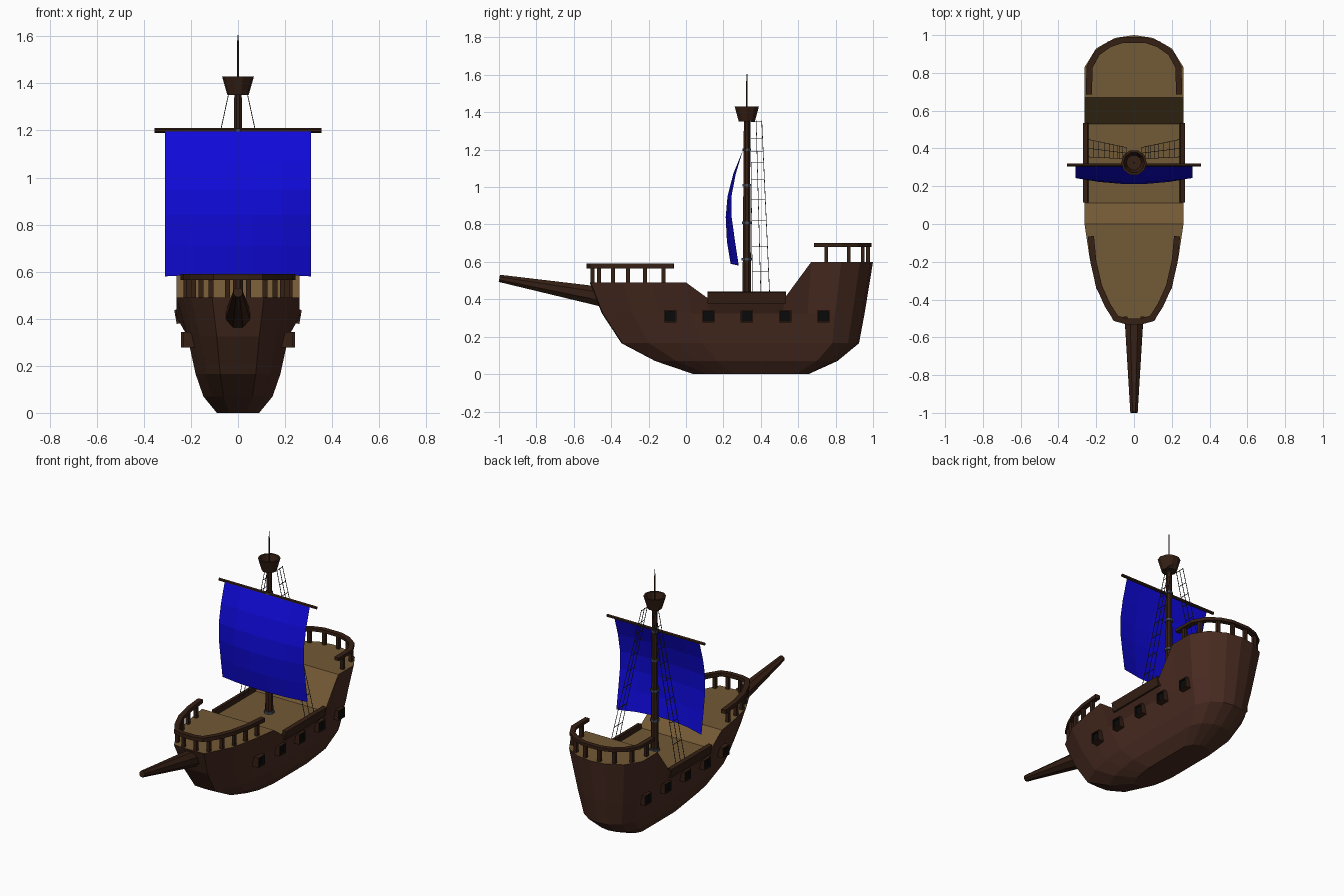
import bpy, bmesh, math
from mathutils import Vector, Matrix

if "Cube" in bpy.data.objects:
    bpy.data.objects.remove(bpy.data.objects["Cube"])


def mat(name, r, g, b):
    m = bpy.data.materials.new(name)
    m.diffuse_color = (r, g, b, 1)
    m.use_nodes = True
    m.node_tree.nodes["Principled BSDF"].inputs["Base Color"].default_value = m.diffuse_color
    return m


HULL = mat("hull_wood", .065, .024, .015)
DECK = mat("deck_wood", .17, .10, .035)
DARK = mat("dark_wood", .035, .014, .007)
BLACK = mat("black", .003, .003, .003)
BLUE = mat("sail_blue", .005, .003, .7)
IRON = mat("iron", .06, .08, .11)
ROPE = mat("rope", .035, .035, .035)


def finish(name, bm, *mats, recalc=True):
    if recalc:
        bmesh.ops.recalc_face_normals(bm, faces=bm.faces)
    me = bpy.data.meshes.new(name)
    bm.to_mesh(me)
    bm.free()
    for m in mats:
        me.materials.append(m)
    ob = bpy.data.objects.new(name, me)
    bpy.context.collection.objects.link(ob)
    return ob


def bar(bm, a, b, r1, r2, n=8, caps=True):
    """Tapered round bar from a to b."""
    a, b = Vector(a), Vector(b)
    d = b - a
    m = Matrix.Translation((a + b) / 2) @ d.to_track_quat('Z', 'X').to_matrix().to_4x4()
    m = m @ Matrix.Rotation(math.pi / n, 4, 'Z')
    bmesh.ops.create_cone(bm, cap_ends=caps, segments=n, radius1=r1, radius2=r2,
                          depth=d.length, matrix=m)


def box(bm, c, s, rot=0):
    m = Matrix.Translation(c) @ Matrix.Rotation(rot, 4, 'Y') @ Matrix.Diagonal((*s, 1))
    return bmesh.ops.create_cube(bm, size=1, matrix=m)['verts']


def mirror(ob):
    md = ob.modifiers.new("mirror", 'MIRROR')
    md.use_axis = (True, False, False)


# Hull: plan outline (x, y, sheer z) repeated at shrinking levels, deck on top
half = [(0, -.515, .49), (.11, -.51, .49), (.2, -.34, .49), (.235, -.18, .49),
        (.262, 0, .49), (.262, .11, .41), (.262, .53, .41), (.262, .67, .6),
        (.262, .83, .6), (.2, .93, .6), (.1, .985, .6), (0, 1.0, .6)]
levels = [(0, .04, .655, .09), (.07, -.165, .81, .147), (.165, -.345, .925, .18),
          (.325, -.45, .955, .215), (None, -.515, 1.0, .262)]
ring = half + [(-x, y, z) for x, y, z in half[-2:0:-1]]
n = len(ring)
bm = bmesh.new()
rows = []
for z, f, b, w in levels:
    rows.append([bm.verts.new((x * w / .262, f + (y + .515) / 1.515 * (b - f),
                               s if z is None else z)) for x, y, s in ring])
for lo, hi in zip(rows, rows[1:]):
    for i in range(n):
        j = (i + 1) % n
        bm.faces.new((lo[i], lo[j], hi[j], hi[i]))
bm.faces.new(rows[0][::-1])
top = rows[-1]
for i in range(len(half) - 1):
    loop = list(dict.fromkeys((top[i], top[i + 1], top[-i - 1], top[-i])))
    bm.faces.new(loop).material_index = 1
finish("hull", bm, HULL, DECK)


# Curved rails with posts
def railing(name, pts, z_deck, z0, z1, posts, w=.016):
    pts = [Vector(p) for p in pts]
    pts += [Vector((-p.x, p.y)) for p in reversed(pts)]
    bm = bmesh.new()
    prev = None
    for i, p in enumerate(pts):
        ds = []
        if i:
            ds.append((p - pts[i - 1]).normalized())
        if i < len(pts) - 1:
            ds.append((pts[i + 1] - p).normalized())
        t = (ds[0] + ds[-1]).normalized()
        nrm = Vector((-t.y, t.x)) * w / max(.5, t.dot(ds[0]))
        q = [bm.verts.new((*(p + nrm * s), z)) for s, z in
             ((-1, z0), (1, z0), (1, z1), (-1, z1))]
        if prev:
            for k in range(4):
                bm.faces.new((prev[k], prev[(k + 1) % 4], q[(k + 1) % 4], q[k]))
        if i in (0, len(pts) - 1):
            bm.faces.new(q)
        prev = q
    for x, y in posts:
        for s in (-1, 1):
            box(bm, (s * x, y, (z_deck + z0) / 2), (.021, .021, z0 - z_deck + .01))
    finish(name, bm, DARK)


railing("bow_railing", [(.228, -.065), (.215, -.2), (.185, -.33), (.14, -.43), (.095, -.5),
                        (.04, -.515)], .49, .565, .59,
        [(.222, -.12), (.21, -.22), (.19, -.31), (.158, -.39), (.115, -.465), (.045, -.5)])
railing("stern_railing", [(.238, .685), (.236, .83), (.195, .905), (.13, .952), (.06, .975)],
        .6, .68, .7, [(.236, .75), (.215, .87), (.14, .945), (.05, .972)])

# Low bulwarks along the waist
bm = bmesh.new()
box(bm, (.253, .325, .41), (.026, .42, .06), math.radians(10))
mirror(finish("waist_bulwark", bm, DARK))

# Gun ports: framed boxes with a black recess
bm = bmesh.new()
for i in range(5):
    y = -.085 + .205 * i
    x = (.208, .217, .217, .217, .215)[i]
    vs = box(bm, (x, y, .31), (.05, .066, .066))
    outer = max({f for v in vs for f in v.link_faces}, key=lambda f: f.calc_center_median().x)
    bmesh.ops.inset_region(bm, faces=[outer], thickness=.01)
    outer.material_index = 1
    hole = bmesh.ops.extrude_discrete_faces(bm, faces=[outer])['faces'][0]
    bmesh.ops.translate(bm, verts=hole.verts, vec=(-.012, 0, 0))
mirror(finish("gun_port", bm, DARK, BLACK, recalc=False))

# Bowsprit
bm = bmesh.new()
bar(bm, (0, -.4, .405), (0, -.998, .512), .06, .021)
finish("bowsprit", bm, DARK)

# Mast, top pole and iron bands
MY = .325
bm = bmesh.new()
bar(bm, (0, MY, .4), (0, MY, 1.37), .025, .017)
bar(bm, (0, MY, 1.36), (0, MY, 1.605), .005, .003, 6)
finish("mast", bm, DARK)
bm = bmesh.new()
for z in (.42, .615, .81, 1.01, 1.2):
    r = .032 - (z - .4) * .01
    bar(bm, (0, MY, z - .007), (0, MY, z + .007), r, r)
finish("mast_bands", bm, IRON)

# Lookout basket: hollow tapered bucket
bm = bmesh.new()
prof = [(0, 1.35), (.045, 1.35), (.068, 1.43), (.056, 1.43), (.04, 1.37), (0, 1.37)]
edge = [bm.verts.new((r, 0, z)) for r, z in prof]
es = [bm.edges.new(e) for e in zip(edge, edge[1:])]
bmesh.ops.spin(bm, geom=edge + es, cent=(0, 0, 0), axis=(0, 0, 1), angle=2 * math.pi, steps=10)
bmesh.ops.remove_doubles(bm, verts=bm.verts, dist=.0005)
bmesh.ops.translate(bm, verts=bm.verts, vec=(0, MY, 0))
finish("lookout_basket", bm, DARK)

# Yard
bm = bmesh.new()
bar(bm, (-.355, .312, 1.2), (.355, .312, 1.2), .01, .01, 6)
finish("yard", bm, DARK)

# Billowing sail: rows of (z, edge y, bulge at the middle)
bm = bmesh.new()
prev = None
for z, y, bulge in ((1.2, .305, 0), (1.07, .266, .014), (.95, .243, .022), (.84, .244, .033),
                    (.71, .262, .045), (.58, .282, .045)):
    row = [bm.verts.new((.31 * u, y - bulge * (1 - u * u), z + .01 * (1 - u * u) * (z < .6)))
           for u in (-1, -.6, -.2, .2, .6, 1)]
    if prev:
        for k in range(5):
            bm.faces.new((prev[k], row[k], row[k + 1], prev[k + 1]))
    prev = row
finish("sail", bm, BLUE, recalc=False)

# Shrouds with rungs
bm = bmesh.new()
tops = [Vector((.04, y, 1.355)) for y in (.345, .375, .405)]
feet = [Vector((.24, y, .43)) for y in (.355, .4, .447)]
for a, b in zip(tops, feet):
    bar(bm, a, b, .002, .002, 4)
for z in (1.35, 1.26, 1.19, 1.13, 1.04, .935, .82, .68, .55):
    t = (1.355 - z) / .925
    bar(bm, tops[0].lerp(feet[0], t), tops[2].lerp(feet[2], t), .002, .002, 4)
mirror(finish("shrouds", bm, ROPE))
